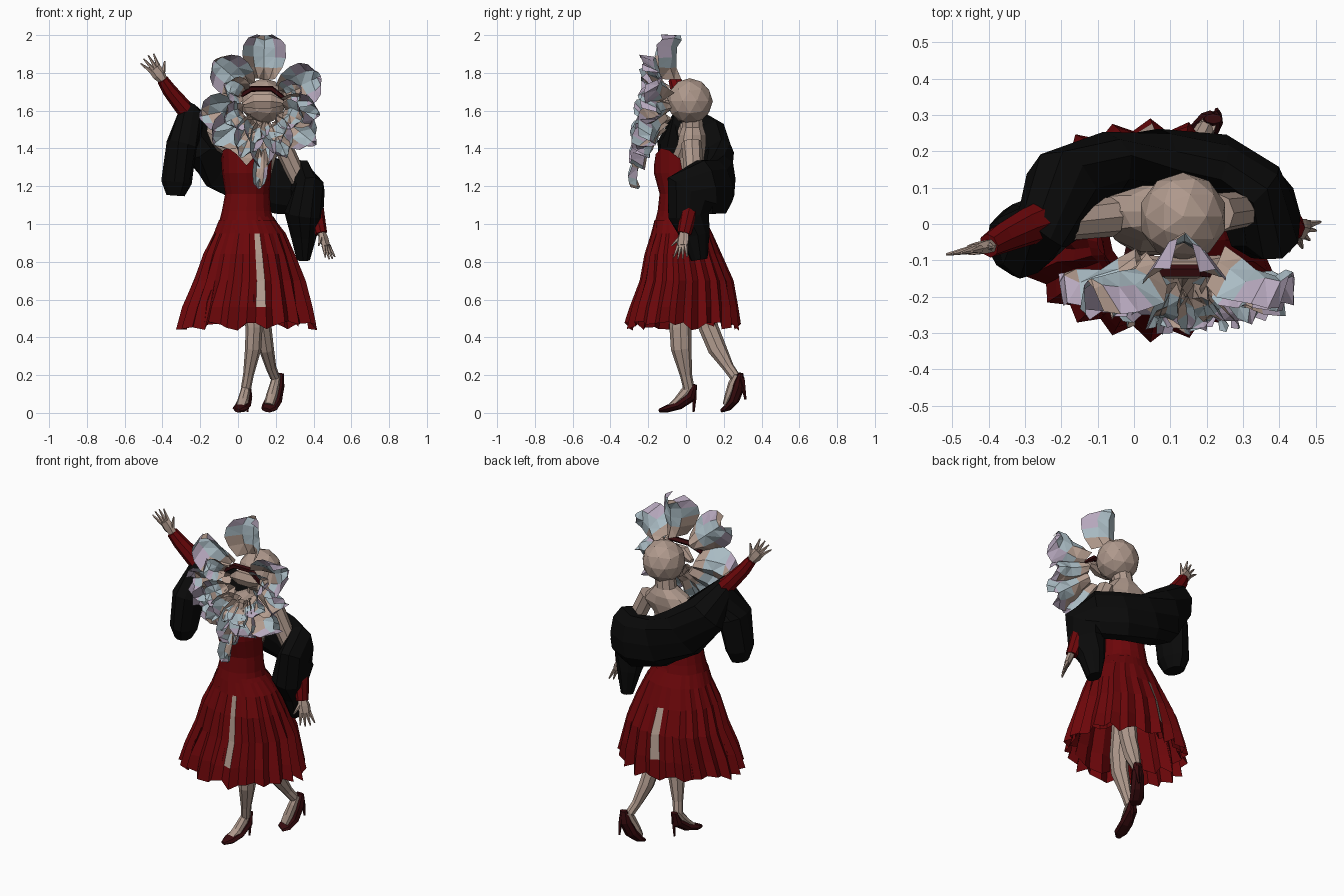
import bpy, bmesh, math, random
from mathutils import Vector

random.seed(4)
cube = bpy.data.objects.get("Cube")
if cube:
    bpy.data.objects.remove(cube)


def material(name, r, g, b):
    m = bpy.data.materials.new(name)
    m.use_nodes = True
    m.diffuse_color = (r, g, b, 1)
    node = next(n for n in m.node_tree.nodes if n.type == 'BSDF_PRINCIPLED')
    node.inputs["Base Color"].default_value = (r, g, b, 1)
    return m


skin = material("skin", .43, .32, .265)
red = material("red cloth", .15, .002, .003)
black = material("black fur", .003, .003, .003)
maroon = material("maroon leather", .035, .003, .004)
blue = material("pale blue petal", .4, .5, .55)
lilac = material("lilac petal edge", .47, .39, .51)
peach = material("peach petal", .45, .33, .27)


def build(name, bm, *mats):
    mesh = bpy.data.meshes.new(name)
    bm.to_mesh(mesh)
    bm.free()
    for m in mats:
        mesh.materials.append(m)
    ob = bpy.data.objects.new(name, mesh)
    bpy.context.collection.objects.link(ob)
    return ob


def skin_rings(bm, rings, closed=True):
    """Bridge successive rows of vertices; returns faces with (row, column)."""
    out = []
    for k in range(len(rings) - 1):
        a, b = rings[k], rings[k + 1]
        n = len(a)
        for i in range(n if closed else n - 1):
            j = (i + 1) % n
            out.append((bm.faces.new((a[i], a[j], b[j], b[i])), k, i))
    return out


def loft(name, rows, mat, n=12, caps=True, shape=None):
    """Stack of level ellipses: cx, cy, z, rx, ry."""
    bm = bmesh.new()
    rings = []
    for k, (cx, cy, z, rx, ry) in enumerate(rows):
        ring = []
        for i in range(n):
            a = math.tau * i / n
            s, dz = shape(k, i, a) if shape else (1, 0)
            ring.append(bm.verts.new((cx + rx * s * math.cos(a), cy + ry * s * math.sin(a), z + dz)))
        rings.append(ring)
    skin_rings(bm, rings)
    if caps:
        bm.faces.new(rings[0][::-1])
        bm.faces.new(rings[-1])
    return build(name, bm, mat)


def tube(name, rows, mat, ref=None, n=8, jitter=0):
    """Tube through points (x, y, z, a, b); a lies along ref, or away from the body."""
    bm = bmesh.new()
    pts = [Vector(r[:3]) for r in rows]
    rings = []
    for k, p in enumerate(pts):
        t = (pts[min(k + 1, len(pts) - 1)] - pts[max(k - 1, 0)]).normalized()
        u = Vector(ref) if ref else Vector((p.x - .05, p.y, 0))
        u = (u - t * u.dot(t)).normalized()
        v = t.cross(u)
        ring = []
        for i in range(n):
            a = math.tau * i / n
            s = 1 + random.uniform(-jitter, jitter)
            ring.append(bm.verts.new(p + (u * rows[k][3] * math.cos(a) + v * rows[k][4] * math.sin(a)) * s))
        rings.append(ring)
    skin_rings(bm, rings)
    bm.faces.new(rings[0][::-1])
    bm.faces.new(rings[-1])
    return build(name, bm, mat)


# Head, neck, shoulders
bm = bmesh.new()
bmesh.ops.create_icosphere(bm, subdivisions=2, radius=.122)
bmesh.ops.translate(bm, verts=bm.verts, vec=(.135, .02, 1.65))
build("head", bm, skin)
loft("neck_and_shoulders", [(.05, 0, 1.2, .11, .09), (.06, .01, 1.35, .14, .09), (.08, .03, 1.42, .18, .08),
     (.09, .035, 1.47, .12, .075), (.11, .035, 1.51, .06, .06), (.12, .03, 1.6, .055, .055)], skin, 10)


# Bodice with a sweetheart neckline
def neckline(k, i, a):
    if k < 4:
        return 1, 0
    front = max(0, -math.sin(a))
    return 1, .08 * front * abs(math.cos(a)) * 2 - .04 * front


loft("bodice", [(.045, -.03, .97, .155, .145), (.045, -.03, 1.07, .13, .12), (.05, -.03, 1.16, .118, .11),
     (.045, -.04, 1.27, .13, .13), (.045, -.04, 1.35, .135, .13)], red, 16, False, neckline)


# Pleated skirt in two layers
def pleats(depth, ragged):
    def shape(k, i, a):
        amp = depth * min(k, 4) / 4
        s = 1 + amp * (1 if i % 2 else -1) + random.uniform(-.02, .02)
        return s, random.uniform(-.015, ragged) if k == 5 else 0
    return shape


skirt_rows = [(.05, -.03, 1.02, .15, .135), (.06, -.02, .95, .19, .16), (.06, -.015, .84, .24, .2),
              (.06, 0, .7, .285, .24), (.05, -.01, .56, .33, .275), (.045, -.015, .45, .355, .29)]
skirt = loft("skirt", skirt_rows, red, 44, False, pleats(.055, .035))
skirt.data.materials.append(skin)
for f in skirt.data.polygons:
    c = f.center
    front_slit = .6 < c.z < .98 and c.y < 0 and .08 < c.x < .125
    back_slit = .6 < c.z < .8 and c.y > 0 and .03 < c.x < .06
    if front_slit or back_slit:
        f.material_index = 1
loft("underskirt", [(x, y, z + .02, a * .9, b * .9) for x, y, z, a, b in skirt_rows], red, 30, False, pleats(.06, .05))

# Legs running into the feet
leg_parts = {
    "right_leg": [(.06, .0, .95, .08, .075), (.07, -.01, .65, .065, .06), (.085, -.03, .45, .058, .045),
                  (.08, -.025, .34, .055, .043), (.055, .0, .2, .032, .028), (.042, .015, .13, .03, .027)],
    "left_leg": [(.12, .02, .95, .08, .075), (.12, .07, .65, .065, .055), (.135, .12, .45, .052, .043),
                 (.15, .165, .34, .05, .04), (.175, .225, .24, .03, .028), (.195, .26, .19, .028, .026)]}
for name, rows in leg_parts.items():
    tube(name, rows, skin, (0, 1, 0), 8)
tube("right_foot", [(.043, .03, .145, .022, .025), (.037, 0, .105, .027, .033), (.025, -.045, .06, .03, .024),
     (.013, -.09, .03, .026, .014)], skin, (1, 0, 0))
tube("left_foot", [(.205, .275, .2, .022, .025), (.195, .255, .15, .027, .033), (.178, .23, .09, .03, .026),
     (.165, .21, .045, .026, .016)], skin, (1, 0, 0))

# Pumps: open upper, heel spike
tube("right_shoe", [(.046, .048, .15, .022, .012), (.042, .028, .088, .034, .03), (.027, -.035, .042, .042, .024),
     (.01, -.1, .022, .04, .02), (-.003, -.14, .012, .015, .01)], maroon, (1, 0, 0))
tube("right_heel", [(.045, .035, .13, .022, .022), (.05, .045, .07, .01, .01), (.05, .04, .005, .006, .006)],
     maroon, (1, 0, 0), 5)
tube("left_shoe", [(.218, .29, .21, .025, .014), (.21, .28, .145, .036, .034), (.19, .255, .07, .044, .028),
     (.167, .222, .03, .044, .02), (.15, .195, .015, .03, .012)], maroon, (1, 0, 0))
tube("left_heel", [(.222, .29, .18, .022, .022), (.23, .305, .13, .011, .011), (.228, .315, .07, .006, .006)],
     maroon, (1, 0, 0), 5)

# Arms
tube("right_upper_arm", [(-.06, .02, 1.42, .055, .055), (-.24, 0, 1.54, .05, .05)], skin, (0, 1, 0))
tube("right_sleeve", [(-.22, .02, 1.54, .06, .055), (-.3, -.01, 1.63, .052, .045), (-.365, -.04, 1.71, .042, .038),
     (-.4, -.06, 1.765, .034, .03)], red, (0, 1, 0))
tube("left_upper_arm", [(.23, .03, 1.43, .055, .05), (.3, .04, 1.28, .05, .048), (.37, .05, 1.15, .045, .045)],
     skin, (0, 1, 0))
tube("left_sleeve", [(.36, .05, 1.2, .05, .05), (.41, .02, 1.08, .048, .045), (.44, -.01, .95, .038, .032)],
     red, (0, 1, 0))


def hand(side, wrist, reach, spread, length):
    w, d, s = Vector(wrist), Vector(reach).normalized(), Vector(spread).normalized()
    palm = w + d * length * .5
    tube(side + "_palm", [(*w, .024, .02), (*(w + d * length * .25), .036, .02), (*palm, .034, .016)], skin, s, 6)
    for i in range(4):
        root = palm + s * .016 * (i - 1.5)
        tip = root + (d + s * .2 * (i - 1.5)).normalized() * length * (.5 - .05 * abs(i - 1.5))
        tube(f"{side}_finger_{i + 1}", [(*root, .012, .011), (*tip, .004, .004)], skin, s, 5)
    root = w + d * length * .2 + s * .02
    tube(side + "_thumb", [(*root, .013, .012), (*(root + (d + s) * length * .3), .004, .004)], skin, s, 5)


hand("right", (-.395, -.06, 1.76), (-.09, -.02, .12), (.75, .1, .55), .16)
hand("left", (.44, -.01, .96), (.05, -.02, -.14), (-.5, -.7, 0), .16)

# Fur stole draped behind the back and over both arms
tube("stole", [(-.33, -.05, 1.15, .05, .06), (-.325, -.05, 1.22, .078, .095), (-.3, -.04, 1.42, .085, .11),
     (-.25, -.01, 1.54, .085, .11), (-.2, .08, 1.44, .11, .15), (-.09, .15, 1.32, .095, .16),
     (.07, .18, 1.235, .085, .15), (.23, .165, 1.2, .085, .15), (.34, .1, 1.19, .085, .15),
     (.375, .02, 1.17, .085, .15), (.35, .01, 1.05, .1, .11), (.345, .05, .94, .07, .08),
     (.345, .07, .81, .035, .045)], black, n=10, jitter=.07)


# Flower around the face
def petal(name, tip, width, base=(.135, -.09, 1.64), start=.35, cup=.1):
    e = Vector(tip)
    b = Vector(base).lerp(e, start)
    d = e - b
    side = d.cross(Vector((0, 1, 0))).normalized()
    front = side.cross(d).normalized()
    front *= -1 if front.y > 0 else 1
    bm = bmesh.new()
    rows = []
    for t, w in ((0, .5), (.25, .85), (.5, 1), (.75, .98), (.92, .75), (1, .35)):
        row = []
        for i in range(5):
            s = (i - 2) / 2
            lift = cup * (s * s - .5) + .03 * math.sin(t * 3) + random.uniform(-.012, .012)
            along = t + random.uniform(-.03, .03) * (t < 1)
            row.append(bm.verts.new(b + d * along + side * s * width * w + front * lift))
        rows.append(row)
    for f, k, i in skin_rings(bm, rows, False):
        if (k == 4 or k > 1 and i in (0, 3)) and random.random() < .55:
            f.material_index = 1
        elif k == 0 or random.random() < .25:
            f.material_index = 2
    bmesh.ops.triangulate(bm, faces=bm.faces[:])
    build(name, bm, blue, lilac, peach)


tips = [((.14, -.07, 2.0), .115), ((-.12, -.19, 1.86), .11), ((-.2, -.17, 1.57), .1), ((-.12, -.2, 1.43), .1),
        ((.02, -.23, 1.37), .08), ((.13, -.25, 1.3), .07), ((.25, -.24, 1.37), .08), ((.4, -.21, 1.43), .1),
        ((.42, -.18, 1.58), .09), ((.43, -.17, 1.78), .115)]
for i, (tip, width) in enumerate(tips):
    petal(f"petal_{i + 1}", tip, width)
petal("drooping_petal", (.11, -.27, 1.19), .04, (.13, -.2, 1.45), .2, .05)
inner = [((-.06, -.22, 1.74), .07), ((-.06, -.24, 1.54), .08), ((.08, -.27, 1.44), .07), ((.22, -.27, 1.44), .07),
         ((.33, -.25, 1.55), .08), ((.33, -.2, 1.72), .07)]
for i, (tip, width) in enumerate(inner):
    petal(f"inner_petal_{i + 1}", tip, width, start=.5, cup=.05)

# Shaded brow band and muzzle on the face
tube("brow_band", [(.0, -.15, 1.67, .012, .012), (.07, -.13, 1.715, .018, .016), (.18, -.13, 1.715, .018, .016),
     (.25, -.14, 1.66, .012, .012)], maroon, (0, 1, 0), 5)
tube("muzzle", [(.03, -.1, 1.63, .015, .015), (.09, -.12, 1.65, .03, .045), (.17, -.12, 1.65, .03, .045),
     (.24, -.1, 1.64, .015, .015)], peach, (0, 1, 0), 6)
